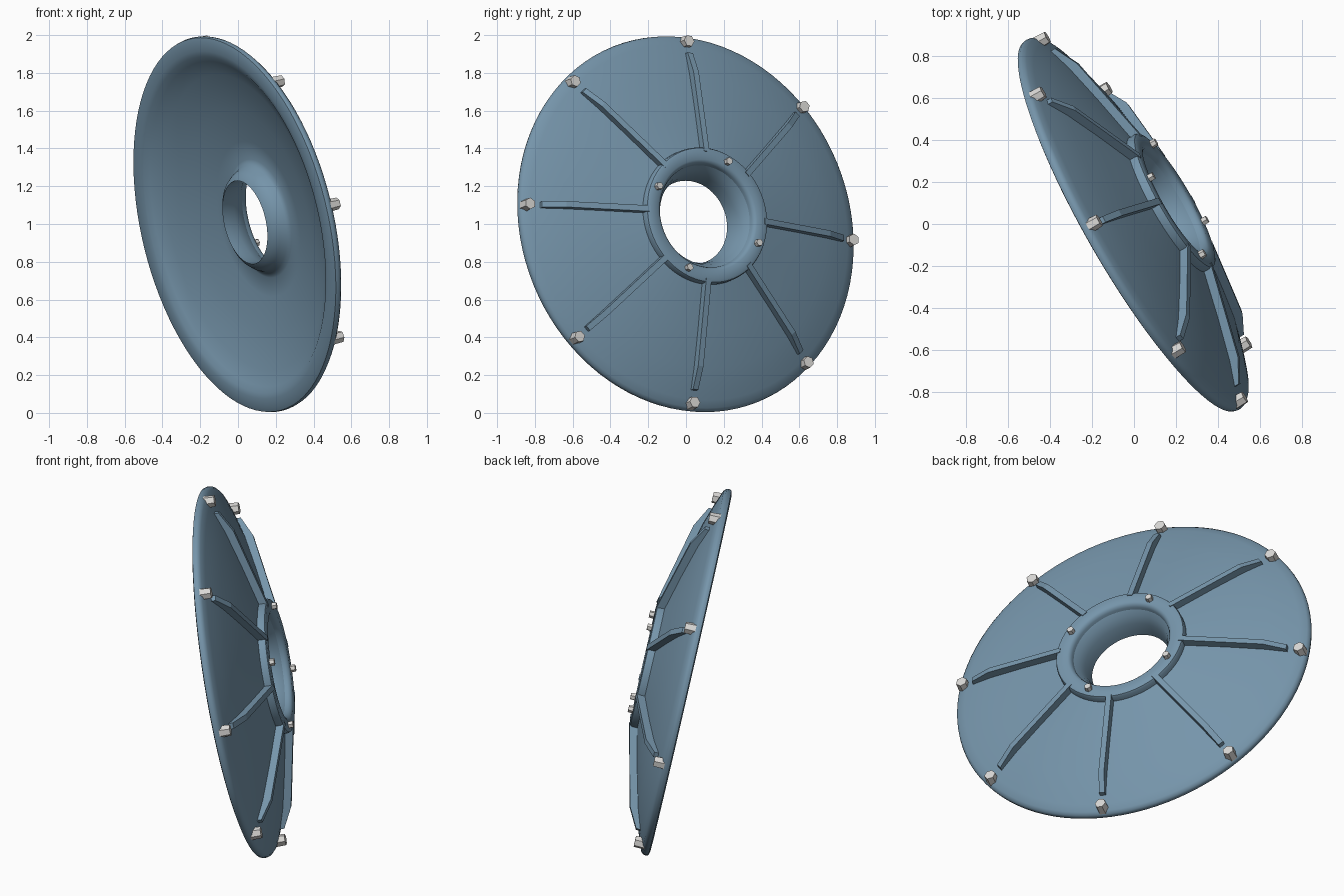
import bpy, bmesh, math
from mathutils import Vector, Matrix

cube = bpy.data.objects.get("Cube")
if cube:
    bpy.data.objects.remove(cube, do_unlink=True)


def material(name, colour):
    m = bpy.data.materials.new(name)
    m.use_nodes = True
    m.diffuse_color = colour
    m.node_tree.nodes["Principled BSDF"].inputs["Base Color"].default_value = colour
    return m


blue = material("steel blue", (0.18, 0.30, 0.405, 1))
grey = material("pale metal", (0.70, 0.69, 0.67, 1))

# Tilted frame: local z is the disc axis, local y leans closest to upright
axis = Vector((0.848, 0.488, 0.205)).normalized()
side = Vector((0, 0, 1)).cross(axis).normalized()
up = axis.cross(side)
frame = Matrix((side, up, axis)).transposed().to_4x4()
frame.translation = Vector((0, 0, 1)) - axis * 0.027


def add_object(name, bm, mat, turn=0, smooth=False):
    bmesh.ops.recalc_face_normals(bm, faces=bm.faces)
    mesh = bpy.data.meshes.new(name)
    bm.to_mesh(mesh)
    bm.free()
    mesh.materials.append(mat)
    ob = bpy.data.objects.new(name, mesh)
    bpy.context.collection.objects.link(ob)
    ob.matrix_world = frame @ Matrix.Rotation(turn, 4, 'Z')
    if smooth:
        bpy.ops.object.select_all(action='DESELECT')
        ob.select_set(True)
        bpy.context.view_layer.objects.active = ob
        bpy.ops.object.shade_smooth_by_angle(angle=math.radians(40))
    return ob


def lathe(name, profile, steps=96):
    """Revolve a closed (radius, height) outline around local z."""
    bm = bmesh.new()
    rings = []
    for i in range(steps):
        a = math.tau * i / steps
        rings.append([bm.verts.new((r * math.cos(a), r * math.sin(a), h))
                      for r, h in profile])
    n = len(profile)
    for i, ring in enumerate(rings):
        nxt = rings[(i + 1) % steps]
        for j in range(n):
            k = (j + 1) % n
            bm.faces.new((ring[j], nxt[j], nxt[k], ring[k]))
    return add_object(name, bm, blue, smooth=True)


def rib(name, turn, width=0.032):
    """Cranked bar lying along the back of the dish."""
    outline = [(0.345, 0.20), (0.345, 0.266), (0.80, 0.163), (0.915, 0.103),
               (0.915, 0.05), (0.80, 0.09)]
    bm = bmesh.new()
    face = bm.faces.new([bm.verts.new((r, -width / 2, h)) for r, h in outline])
    new = bmesh.ops.extrude_face_region(bm, geom=[face])["geom"]
    bmesh.ops.translate(bm, vec=(0, width, 0),
                        verts=[v for v in new if isinstance(v, bmesh.types.BMVert)])
    add_object(name, bm, blue, turn)


def bolt(name, turn, radius, low, high, size):
    """Six-sided bolt head standing on the back."""
    bm = bmesh.new()
    place = Matrix.Translation((radius, 0, (low + high) / 2))
    bmesh.ops.create_cone(bm, cap_ends=True, segments=6, radius1=size,
                          radius2=size * 0.92, depth=high - low, matrix=place)
    add_object(name, bm, grey, turn)


# Dished plate with a rolled lip and a funnel-shaped throat
back = [(0.33, 0.225), (0.37, 0.217), (0.60, 0.167), (0.80, 0.118),
        (0.90, 0.085), (0.96, 0.063), (1.0, 0.047), (1.013, 0.034)]
lip = [(1.016, 0.02), (1.012, 0.006), (0.99, 0), (0.94, 0), (0.91, 0.006)]
dish = [(0.88, 0.026), (0.80, 0.065), (0.60, 0.118), (0.42, 0.155), (0.32, 0.168)]
throat = [(0.29, 0.152), (0.272, 0.115), (0.25, 0.085), (0.225, 0.07),
          (0.228, 0.10), (0.237, 0.15), (0.255, 0.20), (0.285, 0.235)]
lathe("dish_plate", back + lip + dish + throat)

# Raised hub flange
lathe("hub_flange", [(0.275, 0.22), (0.279, 0.24), (0.286, 0.254), (0.30, 0.262),
                     (0.352, 0.262), (0.363, 0.257), (0.368, 0.246),
                     (0.368, 0.205), (0.30, 0.205)])

# Ribs and rim bolts share the same eight directions
start = math.radians(84.3)
for i in range(8):
    turn = start - i * math.tau / 8
    rib(f"rib_{i + 1}", turn)
    bolt(f"rim_bolt_{i + 1}", turn, 0.982, 0.035, 0.095, 0.034)

# Hub bolts sit midway between ribs
for i in range(4):
    turn = start - math.tau / 16 - i * math.tau / 4
    bolt(f"hub_bolt_{i + 1}", turn, 0.325, 0.25, 0.288, 0.021)
